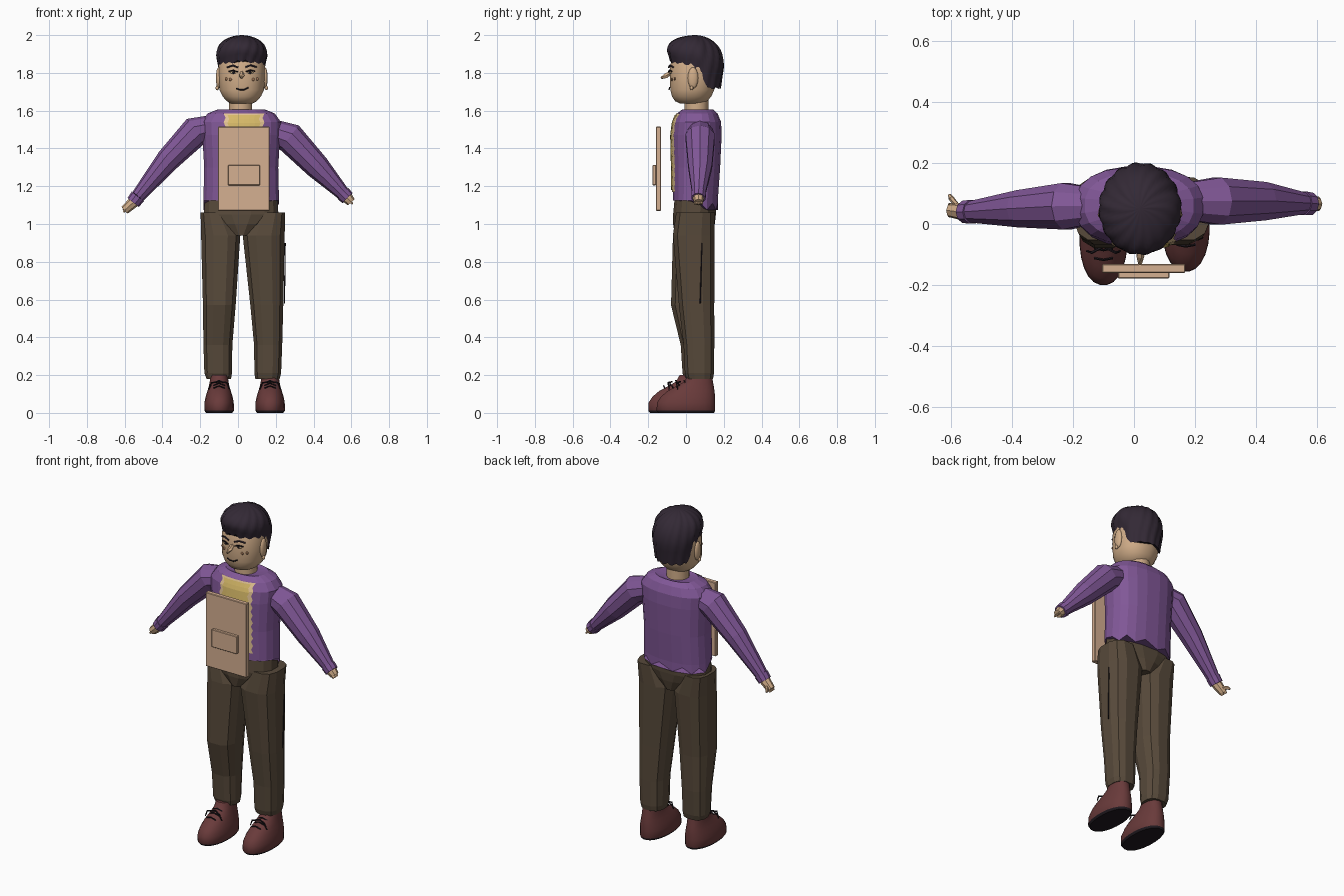
import bpy, bmesh, math
from mathutils import Vector

cube = bpy.data.objects.get("Cube")
if cube:
    bpy.data.objects.remove(cube, do_unlink=True)


def material(name, r, g, b):
    m = bpy.data.materials.new(name)
    m.use_nodes = True
    col = [(c / 255) ** 2.2 for c in (r, g, b)] + [1]
    m.diffuse_color = col
    m.node_tree.nodes["Principled BSDF"].inputs["Base Color"].default_value = col
    return m


skin = material("skin", 208, 172, 136)
hair_dark = material("dark hair", 54, 45, 56)
purple = material("purple cloth", 128, 88, 150)
brown = material("brown cloth", 88, 75, 61)
maroon = material("maroon leather", 105, 61, 61)
tan = material("tan board", 212, 174, 144)
yellow = material("yellow cloth", 214, 184, 104)
cream = material("cream trim", 226, 194, 146)
black = material("black rubber", 36, 31, 36)
freckle = material("freckle brown", 160, 118, 88)


def finish(name, bm, mat, angle=None):
    bmesh.ops.recalc_face_normals(bm, faces=bm.faces)
    me = bpy.data.meshes.new(name)
    bm.to_mesh(me)
    bm.free()
    me.materials.append(mat)
    ob = bpy.data.objects.new(name, me)
    bpy.context.collection.objects.link(ob)
    if angle:
        bpy.ops.object.select_all(action='DESELECT')
        ob.select_set(True)
        bpy.context.view_layer.objects.active = ob
        bpy.ops.object.shade_smooth_by_angle(angle=math.radians(angle))
    return ob


def loft(name, rings, mat, angle=None):
    bm = bmesh.new()
    vs = [[bm.verts.new(p) for p in r] for r in rings]
    n = len(rings[0])
    for a, b in zip(vs, vs[1:]):
        for i in range(n):
            j = (i + 1) % n
            bm.faces.new((a[i], a[j], b[j], b[i]))
    bm.faces.new(vs[0])
    bm.faces.new(vs[-1])
    return finish(name, bm, mat, angle)


def ring(z, cx, cy, hx, hy, n=16, p=2.0):
    pts = []
    for i in range(n):
        a = math.tau * (i + 0.5) / n
        c, s = math.cos(a), math.sin(a)
        pts.append(Vector((cx + hx * math.copysign(abs(c) ** (2 / p), c),
                           cy + hy * math.copysign(abs(s) ** (2 / p), s), z)))
    return pts


def tube(name, path, mat, n=8, angle=None):
    pts = [Vector(p[:3]) for p in path]
    rings = []
    for i, p in enumerate(pts):
        t = (pts[min(i + 1, len(pts) - 1)] - pts[max(i - 1, 0)]).normalized()
        u = t.cross(Vector((0, 1, 0) if abs(t.y) < 0.9 else (1, 0, 0))).normalized()
        v = t.cross(u)
        rings.append([p + path[i][3] * (u * math.cos(math.tau * k / n) + v * math.sin(math.tau * k / n))
                      for k in range(n)])
    return loft(name, rings, mat, angle)


def blob(name, loc, size, mat):
    bm = bmesh.new()
    bmesh.ops.create_uvsphere(bm, u_segments=12, v_segments=8, radius=1)
    for v in bm.verts:
        v.co = Vector([l + c * s for l, c, s in zip(loc, v.co, size)])
    return finish(name, bm, mat, 60)


def box(name, lo, hi, mat):
    bm = bmesh.new()
    bmesh.ops.create_cube(bm, size=1)
    for v in bm.verts:
        v.co = Vector([(a + b) / 2 + c * (b - a) for a, b, c in zip(lo, hi, v.co)])
    ob = finish(name, bm, mat)
    bev = ob.modifiers.new("soft edge", 'BEVEL')
    bev.width, bev.segments = 0.003, 1
    return ob


# Shirt with a ragged hem at the back
CX = 0.017
TORSO = [(1.13, .202, .05, .12), (1.3, .198, .055, .127), (1.47, .208, .057, .133),
         (1.54, .212, .06, .127), (1.585, .18, .06, .108), (1.607, .125, .062, .082)]
P = 2.4
hem = ring(1.125, CX, .05, .203, .12, 20, P)
body = [ring(z, CX, cy, hx, hy, 20, P) for z, hx, cy, hy in TORSO]
for i, v in enumerate(hem):
    if v.y > 0.05:
        v.z = 1.075 if i % 2 else 1.11
loft("shirt", [hem] + body + [ring(1.6, CX, .06, .07, .07, 20)], purple)


def chest_y(x, z):
    for (z0, *a), (z1, *b) in zip(TORSO, TORSO[1:]):
        if z0 <= z <= z1:
            hx, cy, hy = [p + (q - p) * (z - z0) / (z1 - z0) for p, q in zip(a, b)]
            return cy - hy * (1 - min(1, abs((x - CX) / hx)) ** P) ** (1 / P)


# Torn shirt front: cream edge with yellow cloth over it
def front_panel(name, half, z0, z1, lift, mat):
    bm = bmesh.new()
    rows, cols, grid = 18, 6, []
    for r in range(rows + 1):
        z = z0 + (z1 - z0) * r / rows
        w = half - (0.01 if r % 2 else 0)
        xs = [.032 + w * (2 * c / cols - 1) for c in range(cols + 1)]
        grid.append([bm.verts.new((x, chest_y(x, z) - lift, z)) for x in xs])
    for a, b in zip(grid, grid[1:]):
        for c in range(cols):
            bm.faces.new((a[c], a[c + 1], b[c + 1], b[c]))
    finish(name, bm, mat)


front_panel("torn_edge", .108, 1.17, 1.585, .004, cream)
front_panel("undershirt", .088, 1.18, 1.578, .008, yellow)

# Trousers: waist and two legs (z, x low, x high, y low, y high)
loft("waist", [ring(1.135, CX, .05, .196, .112, 16, P), ring(1.05, CX, .045, .2, .115, 16, P),
               ring(1.0, CX, .042, .13, .112, 16, P), ring(.94, CX, .04, .045, .1, 16, P)], brown)
LEGS = {
    "right": [(1.06, -.2, -.05, -.055, .15), (.94, -.198, .015, -.072, .152), (.57, -.188, -.01, -.082, .13),
              (.36, -.185, -.028, -.03, .125), (.21, -.18, -.03, -.02, .115), (.18, -.168, -.035, -.012, .108)],
    "left": [(1.06, .085, .252, -.055, .155), (.94, .022, .25, -.072, .155), (.57, .063, .242, -.04, .152),
             (.36, .083, .236, -.015, .152), (.21, .085, .23, -.008, .15), (.18, .09, .222, 0, .145)]}
for side, rows in LEGS.items():
    loft(side + "_leg", [ring(z, (a + b) / 2, (c + d) / 2, (b - a) / 2, (d - c) / 2, 12, 2.6)
                         for z, a, b, c, d in rows], brown)
tube("side_seam", [(.25, .085, .9, .003), (.246, .075, .58, .003)], black, 4)

# Shoes (z, half width, toe y, heel y)
SHOE = [(0, .07, -.148, .15), (.012, .079, -.157, .155), (.055, .078, -.155, .155), (.085, .072, -.135, .155),
        (.115, .063, -.1, .152), (.14, .055, -.055, .148), (.165, .05, -.01, .143), (.2, .046, .01, .138)]
for side, cx, dy in (("right", -.1, -.044), ("left", .17, 0)):
    shoe = loft(side + "_shoe", [ring(z, cx, (f + b) / 2 + dy, w, (b - f) / 2, 24, 2.2)
                                 for z, w, f, b in SHOE], maroon, 50)
    shoe.data.materials.append(black)
    for f in shoe.data.polygons:
        f.material_index = int(f.center.z < 0.008)
    for k in range(3):
        y, z = -.068 + .032 * k + dy, .143 + .014 * k
        tube(f"{side}_lace_{k}", [(cx - .03, y, z - .012, .004), (cx, y - .006, z, .004),
                                  (cx + .03, y, z - .012, .004)], black, 5)
    for s in (-1, 1):
        tube(f"{side}_bow_{s}", [(cx, -.03 + dy, .165, .004), (cx + s * .04, -.05 + dy, .16, .005),
                                 (cx + s * .055, -.045 + dy, .125, .003)], black, 5)

# Sleeves, cuffs and hands
ARMS = {
    "right": ([(-.15, .06, 1.51, .065), (-.222, .058, 1.493, .08), (-.37, .05, 1.34, .064),
               (-.53, .04, 1.146, .037)], (-.555, .04, 1.114), (-.6, .045, 1.073)),
    "left": ([(.18, .075, 1.49, .065), (.272, .075, 1.458, .081), (.42, .075, 1.303, .066),
              (.555, .068, 1.162, .037)], (.58, .066, 1.137), (.6, .066, 1.115))}
for side, (path, wrist, tip) in ARMS.items():
    s = -1 if side == "right" else 1
    tube(side + "_sleeve", path, purple, 10)
    tube(side + "_cuff", [path[-1][:3] + (.041,), wrist + (.038,)], purple, 10)
    tube(side + "_hand", [path[-1][:3] + (.028,), wrist + (.03,), tip + (.024,)], skin, 8, 40)
    for k in range(4):
        x, y, z = tip
        y += .012 * (k - 1.5)
        tube(f"{side}_finger_{k}", [(x - s * .012, y, z + .012, .007), (x + s * .006, y, z - .01, .006)], skin, 5)
tube("right_thumb", [(-.58, .06, 1.09, .009), (-.6, .085, 1.085, .009), (-.605, .095, 1.075, .006)], skin, 6)

# Head and neck (z, half width, face y, nape y)
HX = .02
loft("neck", [ring(z, .014, .055, .063, .063, 14) for z in (1.58, 1.7)], skin, 40)
HEAD = [(1.637, .055, -.03, .085), (1.65, .08, -.058, .112), (1.675, .102, -.075, .135), (1.71, .119, -.084, .15),
        (1.77, .122, -.086, .165), (1.84, .123, -.085, .17), (1.92, .1, -.055, .15), (1.96, .05, 0, .1)]
loft("head", [ring(z, HX, (f + b) / 2, w, (b - f) / 2, 24, 2.2) for z, w, f, b in HEAD], skin, 50)


def face_y(dx):
    return .04 - .127 * (1 - abs(dx / .122) ** 2.2) ** (1 / 2.2)


tube("nose", [(HX, -.075, 1.805, .009), (HX, -.105, 1.785, .014), (HX, -.132, 1.772, .006)], skin, 5)
tube("mouth", [(HX + d, face_y(d) - .003, z, .0035)
               for d, z in ((-.03, 1.718), (-.01, 1.711), (.012, 1.711), (.035, 1.722))], black, 6)
for s, side in ((-1, "right"), (1, "left")):
    blob(side + "_ear", (HX + s * .123, .037, 1.773), (.014, .028, .057), skin)
    blob(side + "_earring", (HX + s * .13, .03, 1.72), (.009, .009, .012), skin)
    blob(side + "_eye", (HX + s * .045, face_y(.045), 1.803), (.017, .005, .008), cream)
    blob(side + "_iris", (HX + s * .043, face_y(.045) - .004, 1.803), (.008, .004, .008), black)
    tube(side + "_eyelid", [(HX + s * d, face_y(d) - .007, z, .004)
                            for d, z in ((.022, 1.806), (.045, 1.814), (.07, 1.808))], black, 5)
    tube(side + "_brow", [(HX + s * d, face_y(d) - .005, z, .005)
                          for d, z in ((.02, 1.83), (.048, 1.84), (.078, 1.83))], hair_dark, 5)
    for k, (d, z) in enumerate(((.06, 1.765), (.082, 1.768))):
        blob(f"{side}_freckle_{k}", (HX + s * d, face_y(d), z), (.008, .005, .008), freckle)

# Hair: swirled locks from the crown, short fringe, longer nape
rows, n, hair = 12, 72, []
for r in range(rows + 1):
    t = max(r / rows, .02)
    loop = []
    for i in range(n):
        a = math.tau * i / n
        c = math.sin(a)
        low = 1.815 + .045 * (-c) ** 3 if c < 0 else 1.815 - .1 * min(1, max(0, (c - .1) / .4))
        lock = abs(math.sin(8 * (a + .6 * t)))
        rad = math.sin(min(1, t * 1.35) * math.pi / 2) * (.95 + .05 * lock) * (1 - .12 * max(0, t - .75) / .25)
        z = low + (2 - low) * (1 - t ** 1.9) - .012 * (1 - lock) * t * (1 - t) + .012 * (1 - lock) * t ** 6
        loop.append(Vector((HX + .137 * rad * math.cos(a), .05 + .153 * rad * c, z)))
    hair.append(loop)
loft("hair", hair, hair_dark, 35)

# Hanging board with a raised panel
box("board", (-.105, -.16, 1.07), (.168, -.132, 1.515), tan)
box("board_panel", (-.053, -.178, 1.205), (.116, -.158, 1.312), tan)
